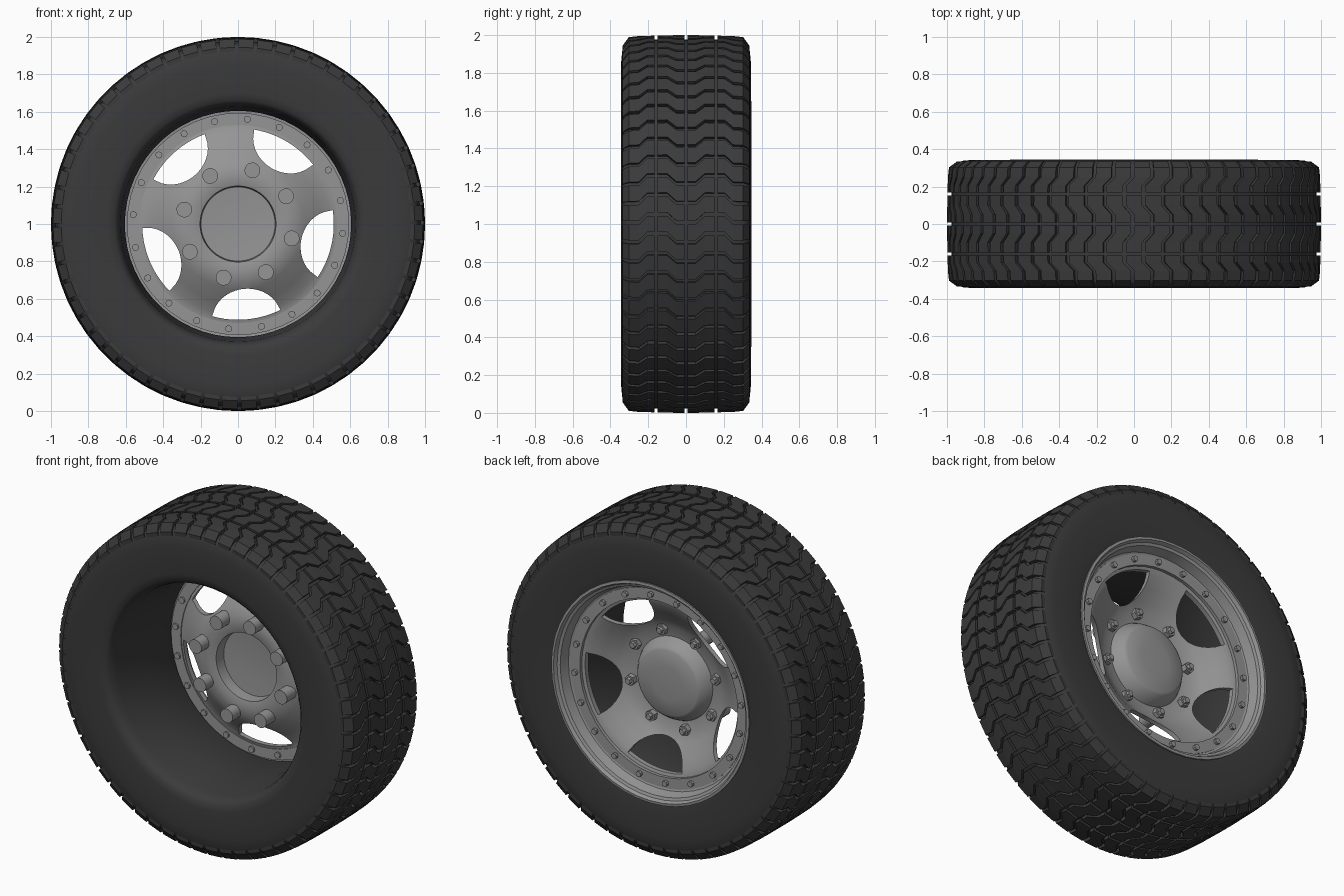
import bpy, bmesh
from math import sin, cos, pi, radians
from mathutils import Matrix, Vector

if "Cube" in bpy.data.objects:
    bpy.data.objects.remove(bpy.data.objects["Cube"], do_unlink=True)


def material(name, grey):
    m = bpy.data.materials.new(name)
    m.use_nodes = True
    m.diffuse_color = (grey, grey, grey, 1)
    bsdf = m.node_tree.nodes["Principled BSDF"]
    bsdf.inputs["Base Color"].default_value = (grey, grey, grey, 1)
    bsdf.inputs["Roughness"].default_value = 0.7
    return m


RUBBER = material("dark rubber", 0.043)
METAL = material("grey metal", 0.3)


def polar(r, y, a):
    """Point around the axle, which runs along y at height 1."""
    return Vector((r * cos(a), y, 1 + r * sin(a)))


def finish(bm, name, mat, smooth=None):
    bmesh.ops.recalc_face_normals(bm, faces=bm.faces[:])
    me = bpy.data.meshes.new(name)
    bm.to_mesh(me)
    bm.free()
    me.materials.append(mat)
    ob = bpy.data.objects.new(name, me)
    bpy.context.collection.objects.link(ob)
    if smooth:
        shade(ob, smooth)
    return ob


def shade(ob, degrees):
    bpy.ops.object.select_all(action='DESELECT')
    ob.select_set(True)
    bpy.context.view_layer.objects.active = ob
    bpy.ops.object.shade_smooth_by_angle(angle=radians(degrees))


def lathe(name, profile, mat, segs=48, smooth=30):
    """Turn a closed (radius, y) section around the axle."""
    bm = bmesh.new()
    rings = []
    for i in range(segs):
        a = 2 * pi * i / segs
        rings.append([bm.verts.new(polar(r, y, a)) for r, y in profile])
    n = len(profile)
    for i in range(segs):
        p, q = rings[i], rings[(i + 1) % segs]
        for j in range(n):
            k = (j + 1) % n
            bm.faces.new((p[j], p[k], q[k], q[j]))
    bmesh.ops.remove_doubles(bm, verts=bm.verts[:], dist=1e-5)
    return finish(bm, name, mat, smooth)


def studs(name, count, radius, start, parts, sides):
    """Ring of fasteners; each part is (thickness, y from, y to, tip scale)."""
    bm = bmesh.new()
    for i in range(count):
        a = radians(start) + 2 * pi * i / count
        for rad, y0, y1, tip in parts:
            c = polar(radius, (y0 + y1) / 2, a)
            mat = Matrix.Translation(c) @ Matrix.Rotation(-a, 4, 'Y') @ Matrix.Rotation(-pi / 2, 4, 'X')
            bmesh.ops.create_cone(bm, cap_ends=True, segments=sides, radius1=rad,
                                  radius2=rad * tip, depth=y1 - y0, matrix=mat)
    return finish(bm, name, METAL, 30)


# Tyre carcass: bore, sidewalls and tread base
half = [(0.66, 0.334), (0.70, 0.341), (0.86, 0.343), (0.915, 0.338),
        (0.95, 0.325), (0.968, 0.30), (0.976, 0.24)]
tyre = [(r, -y) for r, y in half] + [(r, y) for r, y in reversed(half)]
tyre += [(0.64, 0.30), (0.605, 0.22), (0.605, -0.05), (0.628, -0.27), (0.642, -0.315)]
lathe("tyre_carcass", tyre, RUBBER, segs=60, smooth=40)

# Tread blocks: four rows of stepped blocks, mirrored about the centre
COUNT = 60
PITCH = 2 * pi / COUNT
inner_row = [(0.008, 1.0, 1), (0.05, 1.0, 1), (0.10, 0.999, 0), (0.152, 0.998, 0)]
outer_row = [(0.168, 0.998, 0), (0.205, 0.997, 0), (0.25, 0.995, 1),
             (0.303, 0.989, 1), (0.335, 0.945, 1)]


def tread_block(bm, row, side, a):
    loops = []
    for y, top, shift in row:
        mid = a - shift * 0.045
        w = PITCH * 0.41
        base = top - 0.04
        loops.append([bm.verts.new(polar(r, y * side, mid + d))
                      for r, d in ((base, -w), (base, w), (top, w), (top, -w))])
    for p, q in zip(loops, loops[1:]):
        for j in range(4):
            k = (j + 1) % 4
            bm.faces.new((p[j], p[k], q[k], q[j]))
    bm.faces.new(loops[0])
    bm.faces.new(loops[-1])


bm = bmesh.new()
for i in range(COUNT):
    for side in (-1, 1):
        for row in (inner_row, outer_row):
            tread_block(bm, row, side, pi / 2 + i * PITCH)
finish(bm, "tread_blocks", RUBBER)

# Rim lip: stepped band that meets the back sidewall
lathe("rim_lip", [(0.662, 0.30), (0.664, 0.344), (0.648, 0.346), (0.638, 0.325),
                  (0.622, 0.318), (0.606, 0.262), (0.588, 0.255), (0.588, 0.225),
                  (0.612, 0.222)], METAL)

# Wheel dish: spokes, lug flange and hub cap as one turned shell
outer = [(0.592, 0.245), (0.53, 0.243), (0.49, 0.228), (0.43, 0.19), (0.36, 0.137),
         (0.31, 0.11), (0.25, 0.10), (0.238, 0.125), (0.21, 0.165), (0.195, 0.174),
         (0.10, 0.181), (0, 0.183)]
inner = [(0, 0.155), (0.10, 0.153), (0.198, 0.146), (0.203, 0.08), (0.24, 0.07),
         (0.30, 0.075), (0.35, 0.10), (0.43, 0.158), (0.49, 0.198), (0.53, 0.213),
         (0.592, 0.215)]
dish = lathe("wheel_dish", outer + inner, METAL, segs=60, smooth=None)

# Five windows: arc outside, rounded arch towards the hub
bm = bmesh.new()
for i in range(5):
    mid = radians(-12.7) + i * 2 * pi / 5
    outline = []
    for j in range(13):
        outline.append((0.512, radians(-21 + 42 * j / 12)))
    for j in range(1, 16):
        t = pi * j / 16
        outline.append((0.505 - 0.157 * sin(t) ** 0.8, radians(21) * cos(t)))
    front = [bm.verts.new(polar(r, 0.0, mid + a)) for r, a in outline]
    face = bm.faces.new(front)
    ext = bmesh.ops.extrude_face_region(bm, geom=[face])
    moved = [g for g in ext["geom"] if isinstance(g, bmesh.types.BMVert)]
    bmesh.ops.translate(bm, verts=moved, vec=(0, 0.4, 0))
cutter = finish(bm, "window_cutter", METAL)
cutter.hide_render = True
cut = dish.modifiers.new("windows", 'BOOLEAN')
cut.operation = 'DIFFERENCE'
cut.solver = 'EXACT'
cut.object = cutter
bpy.ops.object.select_all(action='DESELECT')
dish.select_set(True)
bpy.context.view_layer.objects.active = dish
bpy.ops.object.modifier_apply(modifier=cut.name)
bpy.data.objects.remove(cutter, do_unlink=True)
shade(dish, 30)

# Bolted clamp ring around the dish
lathe("clamp_ring", [(0.594, 0.207), (0.594, 0.262), (0.53, 0.262), (0.53, 0.207)], METAL)
studs("ring_bolts", 20, 0.562, 12.9, [(0.019, 0.195, 0.28, 0.9)], 8)

# Lug studs with nuts on the back of the flange
studs("lug_studs", 8, 0.297, 30, [(0.042, 0.0, 0.09, 1)], 16)
studs("lug_nuts", 8, 0.297, 30, [(0.034, 0.09, 0.135, 0.95), (0.022, 0.13, 0.152, 0.8)], 6)
